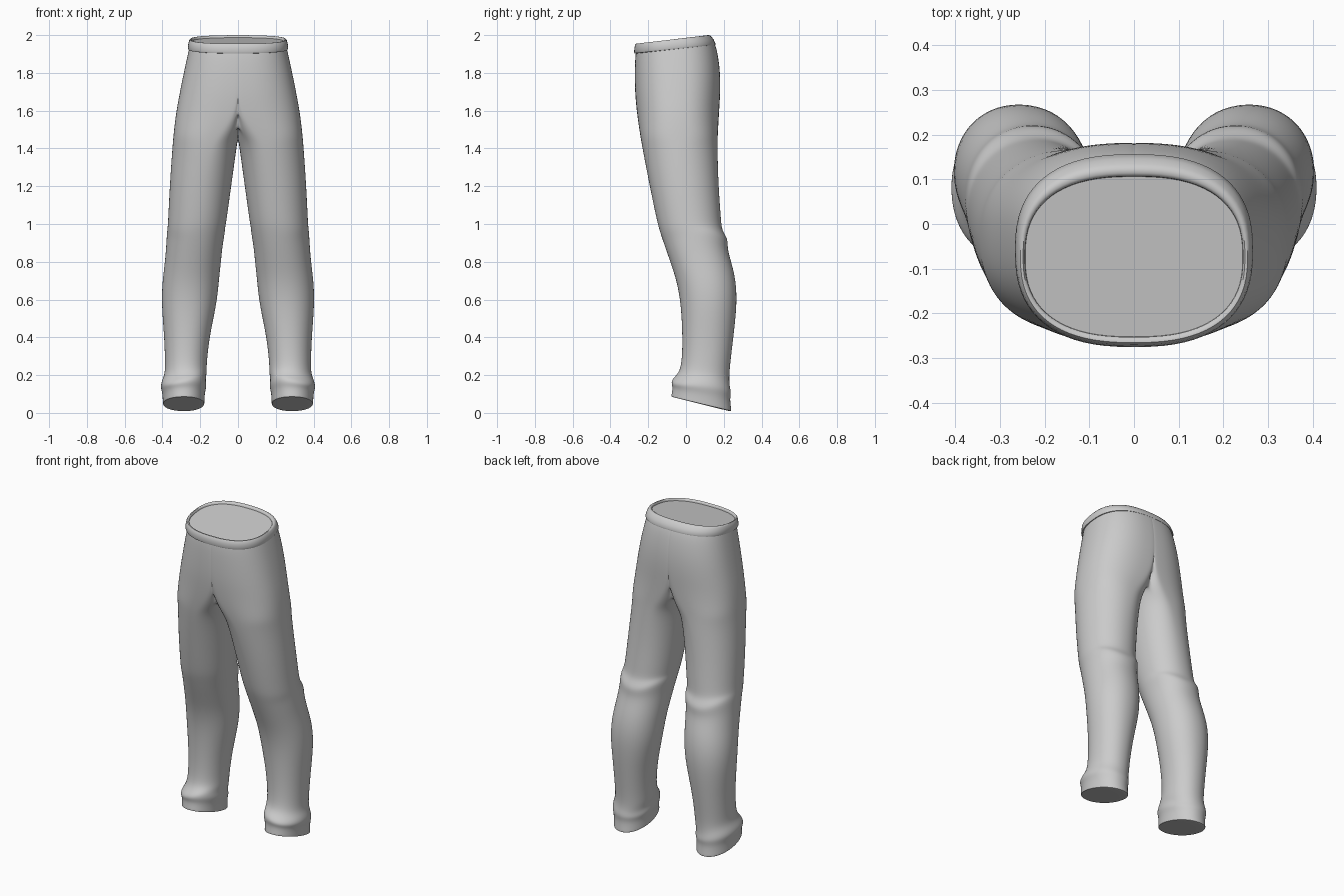
import bpy, bmesh
from math import sin, cos, pi, exp

if "Cube" in bpy.data.objects:
    bpy.data.objects.remove(bpy.data.objects["Cube"])

N = 40  # points round one leg


def spow(v, e):
    return (abs(v) ** e) * (1 if v >= 0 else -1)


def tilt_at(z):
    # front-minus-back height: waist leans forward, hem rises at the front
    if z > 1.5:
        return -0.045 * min(1, (z - 1.5) / 0.4)
    return 0.09 * max(0, 1 - z / 0.3)


def finish(obj, angle):
    bpy.ops.object.select_all(action='DESELECT')
    obj.select_set(True)
    bpy.context.view_layer.objects.active = obj
    bpy.ops.object.shade_smooth_by_angle(angle=angle)


def make_object(name, bm):
    bmesh.ops.recalc_face_normals(bm, faces=bm.faces)
    me = bpy.data.meshes.new(name)
    bm.to_mesh(me)
    bm.free()
    obj = bpy.data.objects.new(name, me)
    bpy.context.collection.objects.link(obj)
    return obj


def bridge(bm, rings):
    for a, b in zip(rings, rings[1:]):
        n = len(a)
        for i in range(n):
            j = (i + 1) % n
            bm.faces.new((a[i], a[j], b[j], b[i]))


def leg_ring(bm, z, xin, c, xout, yf, yb):
    e = 2 / (2.4 if z > 1.4 else 2.1)
    ring = []
    for i in range(N):
        a = 2 * pi * i / N - pi / 2
        cx, sy = spow(cos(a), e), spow(sin(a), e)
        if abs(cx) < 1e-6:
            cx = 0
        x = max(0, c + cx * ((xout - c) if cx > 0 else (c - xin)))
        v = (sy + 1) / 2
        y = yf + (yb - yf) * v
        h = z + tilt_at(z) * (0.5 - v)
        # knee fold sags at the middle of the back, hem folds wander a little
        h += 0.06 * cos(a) ** 2 * v * exp(-((z - 0.92) / 0.06) ** 2)
        h += 0.013 * sin(2 * a + 0.6) * exp(-((z - 0.17) / 0.05) ** 2)
        ring.append(bm.verts.new((x, y, h)))
    return ring


# Trouser half: height, inner x, centre x, outer x, front y, back y
ROWS = [
    (1.945, -.03, .005, .255, -.264, .148),
    (1.90, -.03, .005, .266, -.270, .165),
    (1.80, -.04, .006, .288, -.272, .181),
    (1.70, -.05, .010, .308, -.270, .183),
    (1.61, -.06, .025, .325, -.262, .177),
    (1.53, -.04, .065, .336, -.252, .172),
    (1.46, -.005, .115, .343, -.241, .168),
    (1.40, .008, .150, .348, -.231, .167),
    (1.20, .036, .190, .362, -.192, .172),
    (1.02, .060, .212, .370, -.155, .186),
    (.965, .068, .222, .373, -.140, .190),
    (.92, .070, .226, .377, -.125, .224),
    (.87, .082, .230, .380, -.108, .218),
    (.79, .091, .240, .388, -.080, .243),
    (.70, .101, .250, .400, -.050, .264),
    (.58, .112, .260, .406, -.027, .271),
    (.40, .152, .270, .390, -.018, .251),
    (.26, .166, .275, .386, -.022, .233),
    (.20, .166, .278, .388, -.038, .228),
    (.165, .172, .284, .402, -.074, .232),
    (.135, .166, .288, .412, -.078, .240),
    (.105, .176, .287, .400, -.070, .232),
    (.055, .178, .286, .398, -.078, .240),
]
bm = bmesh.new()
rings = [leg_ring(bm, *r) for r in ROWS]
# tight hem edge and closed bottom
z, xin, c, xout, yf, yb = ROWS[-1]
rings.append(leg_ring(bm, .047, xin, c, xout, yf, yb))
rings.append(leg_ring(bm, .046, xin + .008, c, xout - .008, yf + .008, yb - .008))
bridge(bm, rings)
bm.faces.new(rings[-1])
# open the torso along the middle so the two halves join
inside = [f for f in bm.faces if all(v.co.x < 1e-6 for v in f.verts)]
bmesh.ops.delete(bm, geom=inside, context='FACES')
trousers = make_object("trousers", bm)
mir = trousers.modifiers.new("Mirror", 'MIRROR')
mir.use_clip = True
mir.merge_threshold = 0.0005
sub = trousers.modifiers.new("Smooth", 'SUBSURF')
sub.levels = sub.render_levels = 2
finish(trousers, 1.05)

# Waistband: height, half width, front y, back y
BAND = [
    (1.925, .254, -.262, .146),
    (1.926, .263, -.272, .155),
    (1.934, .266, -.275, .156),
    (1.955, .263, -.273, .146),
    (1.970, .259, -.270, .134),
    (1.977, .254, -.265, .125),
    (1.977, .248, -.258, .114),
    (1.972, .244, -.253, .107),
    (1.964, .243, -.252, .106),
]
bm = bmesh.new()
rings = []
for z, hx, yf, yb in BAND:
    ring = []
    for i in range(72):
        a = 2 * pi * i / 72
        v = (spow(sin(a), 2 / 2.5) + 1) / 2
        ring.append(bm.verts.new((hx * spow(cos(a), 2 / 2.5), yf + (yb - yf) * v,
                                  z + tilt_at(z) * (0.5 - v))))
    rings.append(ring)
bridge(bm, rings)
bm.faces.new(rings[-1])
waistband = make_object("waistband", bm)
finish(waistband, 0.9)
